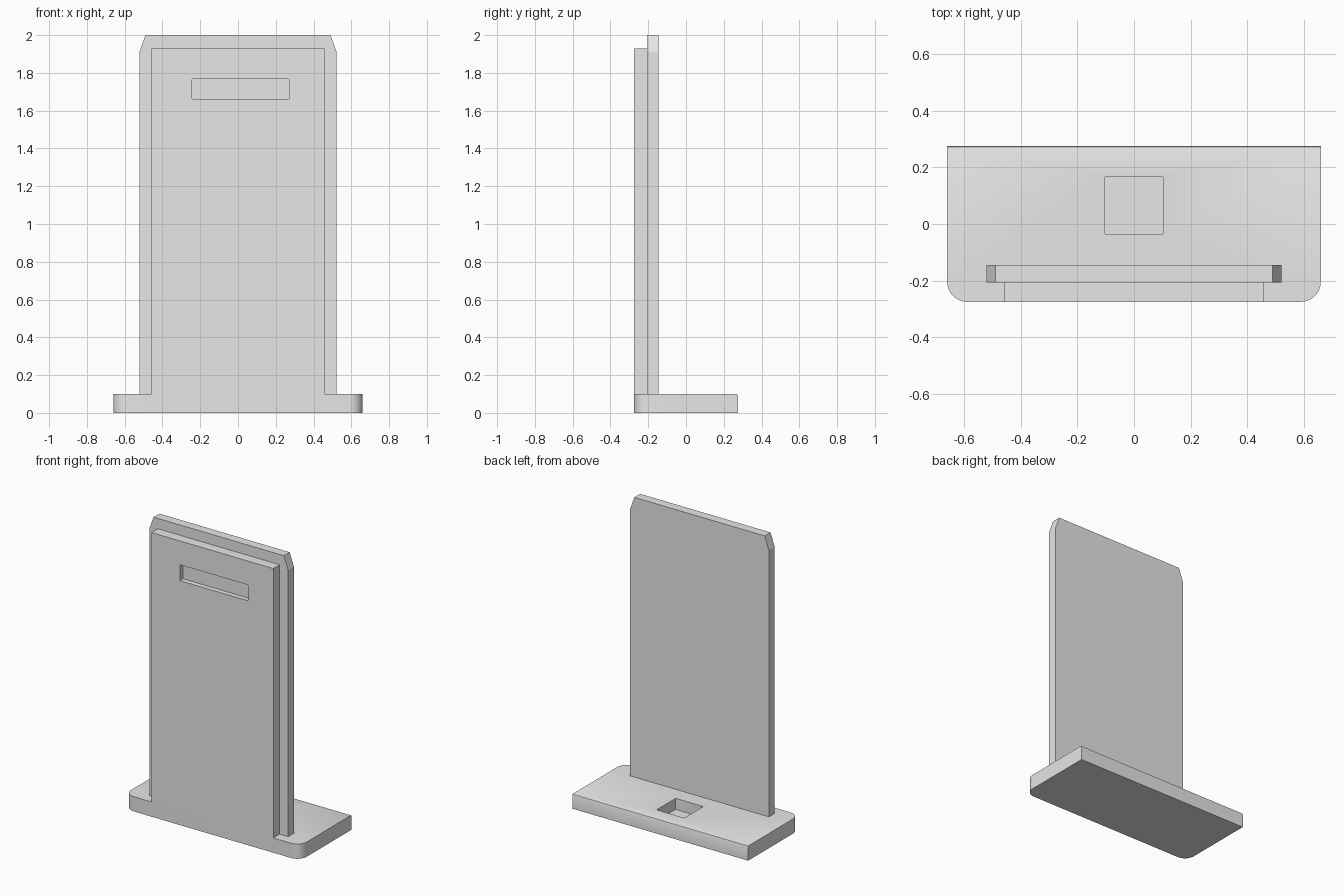
import bpy, bmesh
from math import sin, cos, pi
from mathutils import Vector

cube = bpy.data.objects.get("Cube")
if cube:
    bpy.data.objects.remove(cube, do_unlink=True)

grey = bpy.data.materials.new("light_grey")
grey.use_nodes = True
grey.diffuse_color = (0.8, 0.8, 0.8, 1)
grey.node_tree.nodes["Principled BSDF"].inputs["Base Color"].default_value = (0.8, 0.8, 0.8, 1)

DEPTH = 0.275      # half depth of the base
BASE_TOP = 0.10
SEAM = -0.207      # plane where the two upright panels meet


def prism(name, outline, direction, edge_rule=None, bevel=0.0):
    """Extrude a closed outline along a direction, optionally bevelling chosen edges."""
    bm = bmesh.new()
    face = bm.faces.new([bm.verts.new(p) for p in outline])
    new = bmesh.ops.extrude_face_region(bm, geom=[face], use_keep_orig=True)["geom"]
    bmesh.ops.translate(bm, vec=direction,
                        verts=[v for v in new if isinstance(v, bmesh.types.BMVert)])
    bmesh.ops.recalc_face_normals(bm, faces=bm.faces)
    if edge_rule:
        edges = [e for e in bm.edges if edge_rule(e)]
        bmesh.ops.bevel(bm, geom=edges, offset=bevel, segments=2,
                        profile=0.5, affect='EDGES')
    mesh = bpy.data.meshes.new(name)
    bm.to_mesh(mesh)
    bm.free()
    mesh.materials.append(grey)
    obj = bpy.data.objects.new(name, mesh)
    bpy.context.collection.objects.link(obj)
    return obj


def cut(target, cutter):
    """Subtract the cutter from the target, then discard the cutter."""
    mod = target.modifiers.new("recess", 'BOOLEAN')
    mod.operation = 'DIFFERENCE'
    mod.solver = 'EXACT'
    mod.object = cutter
    bpy.context.view_layer.objects.active = target
    bpy.ops.object.modifier_apply(modifier=mod.name)
    bpy.data.objects.remove(cutter, do_unlink=True)


def along(axis):
    """Rule that picks edges running along one axis."""
    return lambda e: abs((e.verts[0].co - e.verts[1].co).normalized()[axis]) > 0.99


# Base plate: rounded front corners, slightly eased top back edge
HALF, R = 0.66, 0.07
right_side = [(HALF, DEPTH)]
for i in range(13):
    a = -pi / 2 * i / 12
    right_side.append((HALF - R + R * cos(a), -DEPTH + R + R * sin(a)))
base_outline = right_side + [(-x, y) for x, y in reversed(right_side)]
base = prism("base_plate", [(x, y, 0) for x, y in base_outline], Vector((0, 0, BASE_TOP)),
             lambda e: all(v.co.y > DEPTH - 0.001 and v.co.z > BASE_TOP - 0.001
                           for v in e.verts), 0.007)

# Square pocket in the base
pocket = [(x, y, 0.025) for x, y in
          [(-0.104, -0.037), (0.104, -0.037), (0.104, 0.167), (-0.104, 0.167)]]
cut(base, prism("pocket_cutter", pocket, Vector((0, 0, 0.2)), along(2), 0.006))

# Back panel with clipped top corners
edge = [(0.522, BASE_TOP), (0.522, 1.91), (0.49, 2.0)]
back_outline = edge + [(-x, z) for x, z in reversed(edge)]
prism("back_panel", [(x, SEAM, z) for x, z in back_outline], Vector((0, 0.062, 0)))

# Front panel, flush with the front of the base
front_outline = [(-0.458, BASE_TOP), (0.458, BASE_TOP), (0.458, 1.93), (-0.458, 1.93)]
front = prism("front_panel", [(x, -DEPTH, z) for x, z in front_outline],
              Vector((0, SEAM + DEPTH, 0)))

# Shallow slot near the top of the front panel
slot = [(x, -0.4, z) for x, z in
        [(-0.243, 1.66), (0.27, 1.66), (0.27, 1.768), (-0.243, 1.768)]]
cut(front, prism("slot_cutter", slot, Vector((0, 0.159, 0)), along(1), 0.006))

# Smooth the rounded corners, keep the rest sharp
for obj in bpy.context.scene.objects:
    obj.select_set(obj in (base, front))
bpy.context.view_layer.objects.active = base
bpy.ops.object.shade_smooth_by_angle()
